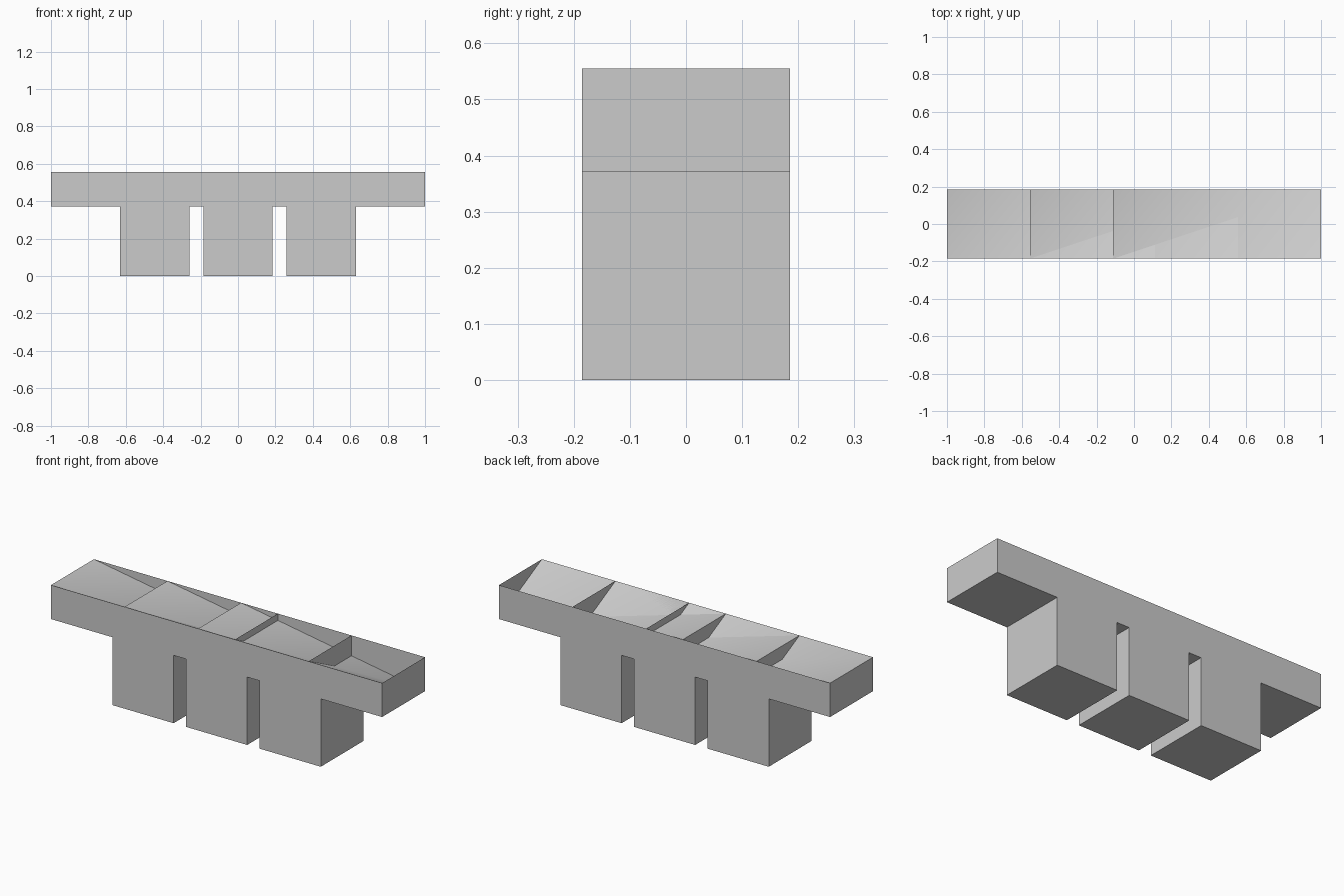
import bpy
import bmesh
import math

cube = bpy.data.objects.get("Cube")
if cube:
    bpy.data.objects.remove(cube, do_unlink=True)

UNIT = 1 / 5.4            # arm thickness and half the leg width
ARM = 3 * UNIT            # half the length of each arm
SPACING = 2.4 * UNIT      # distance between neighbouring blocks
UNDER, TOP = 2 * UNIT, 3 * UNIT

grey = bpy.data.materials.new("light_grey")
grey.use_nodes = True
colour = (0.6, 0.6, 0.6, 1)
grey.diffuse_color = colour
grey.node_tree.nodes["Principled BSDF"].inputs["Base Color"].default_value = colour


def ramp_block(name, x):
    """T-shaped block with thin upright sides around a sunken ramp top."""
    outline = [(-UNIT, 0), (UNIT, 0), (UNIT, UNDER), (ARM, UNDER),
               (ARM, TOP), (-ARM, TOP), (-ARM, UNDER), (-UNIT, UNDER)]
    bm = bmesh.new()
    front = [bm.verts.new((px, -UNIT, pz)) for px, pz in outline]
    back = [bm.verts.new((px, UNIT, pz)) for px, pz in outline]
    bm.faces.new(front)
    bm.faces.new(back[::-1])

    # Outer walls, leaving the top open
    upper_right, upper_left, lower_right = 4, 5, 3
    for i in range(len(outline)):
        j = (i + 1) % len(outline)
        if i != upper_right:
            bm.faces.new((front[i], back[i], back[j], front[j]))

    # Ramp sinking to the back right corner
    bm.faces.new((front[upper_left], front[upper_right], back[lower_right]))
    bm.faces.new((front[upper_left], back[lower_right], back[upper_left]))

    mesh = bpy.data.meshes.new(name)
    bm.to_mesh(mesh)
    bm.free()
    mesh.materials.append(grey)
    mesh.shade_smooth()
    mesh.set_sharp_from_angle(angle=math.radians(40))
    block = bpy.data.objects.new(name, mesh)
    block.location.x = x
    bpy.context.collection.objects.link(block)


# Three overlapping blocks in a row
for name, step in (("right_block", -1), ("middle_block", 0), ("left_block", 1)):
    ramp_block(name, step * SPACING)
